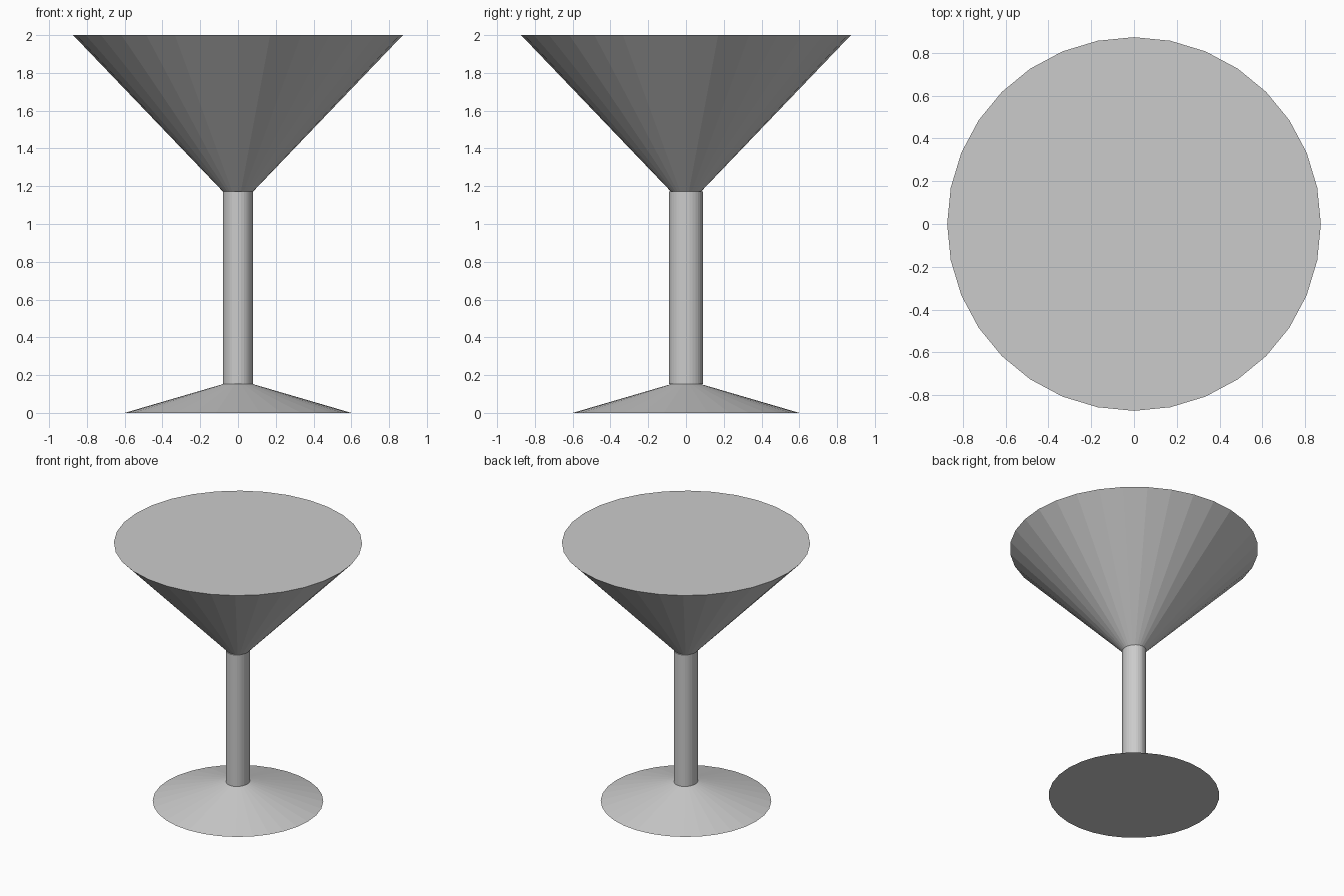
import bpy

if "Cube" in bpy.data.objects:
    bpy.data.objects.remove(bpy.data.objects["Cube"])

SIDES = 32


def frustum(name, r_bottom, r_top, z0, z1, scale_y=1.0):
    """Closed flat-faced cone section standing between two heights."""
    bpy.ops.mesh.primitive_cone_add(
        vertices=SIDES, radius1=r_bottom, radius2=r_top,
        depth=z1 - z0, location=(0, 0, (z0 + z1) / 2))
    obj = bpy.context.object
    obj.name = name
    obj.scale.y = scale_y
    bpy.ops.object.transform_apply(location=False, rotation=False, scale=True)
    return obj


# Wide, shallow foot
frustum("base", 0.60, 0.08, 0.0, 0.152)

# Slightly oval stem
frustum("stem", 0.08, 0.08, 0.152, 1.172, scale_y=1.12)

# Flared bowl, closed by a flat top
frustum("bowl", 0.08, 0.873, 1.172, 2.0)
